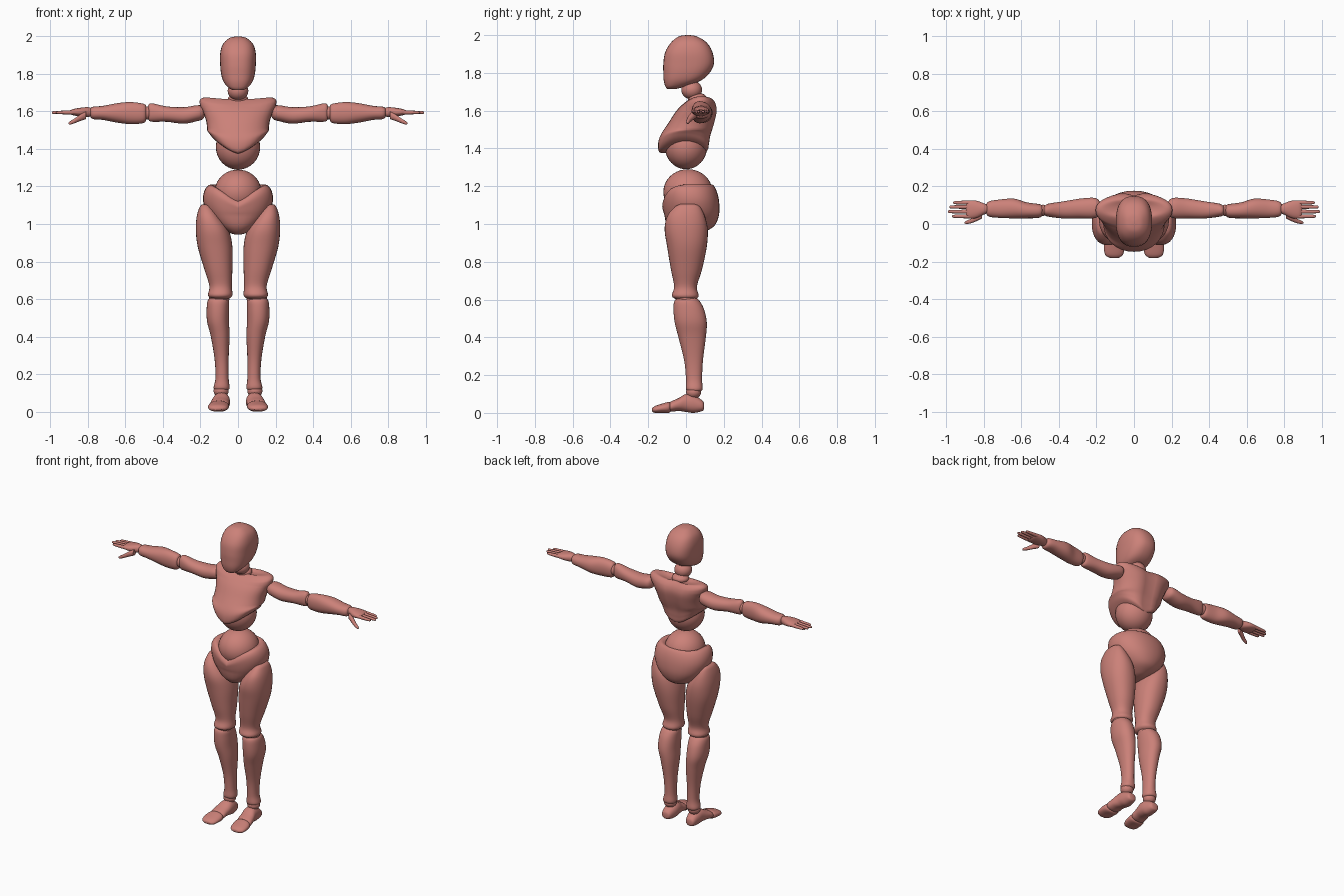
import bpy, bmesh, math
from mathutils import Vector

old = bpy.data.objects.get("Cube")
if old:
    bpy.data.objects.remove(old, do_unlink=True)

clay = bpy.data.materials.new("clay pink")
clay.use_nodes = True
colour = (0.6, 0.22, 0.19, 1)
clay.diffuse_color = colour
clay.node_tree.nodes["Principled BSDF"].inputs["Base Color"].default_value = colour

SIDES = (("left", 1), ("right", -1))
RING = 32
STEPS = 5


def finish(name, bm):
    """Turn a bmesh into a smooth shaded, coloured object."""
    bmesh.ops.recalc_face_normals(bm, faces=bm.faces)
    mesh = bpy.data.meshes.new(name)
    bm.to_mesh(mesh)
    bm.free()
    mesh.materials.append(clay)
    obj = bpy.data.objects.new(name, mesh)
    bpy.context.collection.objects.link(obj)
    bpy.ops.object.select_all(action="DESELECT")
    obj.select_set(True)
    bpy.context.view_layer.objects.active = obj
    bpy.ops.object.shade_smooth_by_angle(angle=math.radians(50))
    return obj


def spline(rows):
    """Smoothly interpolate between the listed cross-sections."""
    result = []
    last = len(rows) - 1
    for i in range(last):
        p, a, b, n = rows[max(i - 1, 0)], rows[i], rows[i + 1], rows[min(i + 2, last)]
        for step in range(STEPS):
            t = step / STEPS
            result.append([
                0.5 * (2 * b0 + (c - a0) * t + (2 * a0 - 5 * b0 + 4 * c - d) * t ** 2
                       + (3 * b0 - a0 - 3 * c + d) * t ** 3)
                for a0, b0, c, d in zip(p, a, b, n)])
    return result + [list(rows[-1])]


def loft(name, axes, rows, side=1, power=2.2, warp=None):
    """Skin rounded sections; a row is position, then low and high extents
    on the two cross axes, all in hundredths."""
    bm = bmesh.new()
    rings = []
    for pos, u0, u1, v0, v1 in spline(rows):
        ring = []
        for k in range(RING):
            angle = math.tau * k / RING
            c, s = math.cos(angle), math.sin(angle)
            c = math.copysign(abs(c) ** (2 / power), c)
            s = math.copysign(abs(s) ** (2 / power), s)
            spot = dict(zip(axes, (pos, (u0 + u1 + (u1 - u0) * c) / 2,
                                   (v0 + v1 + (v1 - v0) * s) / 2)))
            co = Vector((spot["x"], spot["y"], spot["z"])) / 100
            if warp:
                warp(co)
            co.x *= side
            ring.append(bm.verts.new(co))
        rings.append(ring)
    for low, high in zip(rings, rings[1:]):
        for k in range(RING):
            j = (k + 1) % RING
            bm.faces.new((low[k], low[j], high[j], high[k]))
    bm.faces.new(rings[0])
    bm.faces.new(rings[-1])
    return finish(name, bm)


def centred(rows):
    """Expand half widths into symmetric sections."""
    return [(z, -w, w, front, back) for z, w, front, back in rows]


def ball(name, centre, radii):
    bm = bmesh.new()
    bmesh.ops.create_uvsphere(bm, u_segments=32, v_segments=20, radius=1)
    bmesh.ops.scale(bm, vec=radii, verts=bm.verts)
    bmesh.ops.translate(bm, vec=centre, verts=bm.verts)
    return finish(name, bm)


# Head and neck
loft("head", "zxy", centred([
    (200, 1, 0, 2), (199.2, 4.5, -4, 6), (196, 8, -8, 11), (191, 9.5, -11, 14),
    (185, 9.5, -12, 14.8), (180, 9, -12, 12.5), (176, 7.8, -11.8, 8),
    (173, 5.5, -11, 0), (171.5, 3, -10, -5)]), power=2.5)
ball("neck_ball", (0, 0.03, 1.71), (0.055, 0.055, 0.05))
ball("neck_base", (0, 0.06, 1.665), (0.055, 0.05, 0.03))
ball("neck_top", (0, 0.02, 1.755), (0.04, 0.045, 0.035))


# Chest with raised shoulders, spine groove and arched lower rim
def shape_chest(co):
    if co.z < 1.5:
        co.z += 0.09 * (abs(co.x) / 0.14) ** 1.4 * (1.5 - co.z) / 0.13
    if co.z > 1.63:
        co.z += 0.015 * (abs(co.x) / 0.2) ** 2
    if co.y > 0.08:
        co.y -= 0.018 * math.exp(-(co.x / 0.04) ** 2)


loft("chest", "zxy", centred([
    (165.5, 8, 5, 11), (166.5, 17, 3, 13.5), (164, 20.5, -1, 16),
    (160, 18.7, -5, 17), (154, 16.8, -9, 16), (147, 16.3, -13.5, 14),
    (142, 15.3, -14.8, 13.3), (138, 13.5, -14, 12.5), (137.5, 10, -10, 9)]),
    warp=shape_chest)
ball("belly_ball", (0, 0, 1.41), (0.118, 0.112, 0.12))


# Pelvis with a dipping front rim
def shape_pelvis(co):
    if co.z > 1.05:
        front = max(0, -co.y / 0.12) * max(0, 1 - abs(co.x) / 0.17)
        co.z -= 0.1 * front * (co.z - 1.05) / 0.16


ball("waist_ball", (0, 0.01, 1.17), (0.125, 0.13, 0.12))
loft("pelvis", "zxy", centred([
    (118, 9, -7, 10), (121, 14.5, -11, 13.5), (118, 17.8, -12.5, 16),
    (112, 18.6, -12.3, 17.5), (105, 16, -11.5, 17.5), (99, 10.5, -10, 15),
    (95.5, 5, -7, 9), (94.5, 2, -4, 5)]), warp=shape_pelvis)

for label, s in SIDES:
    # Leg
    loft(label + "_thigh", "zxy", [
        (110.5, 15.5, 19, -3, 5), (109, 13.5, 20.5, -6, 7.5), (104, 9.5, 22, -10, 10),
        (97, 5, 22.5, -11.3, 11.5), (88, 3, 21.5, -10, 11), (76, 3, 18, -8, 8.5),
        (67, 3.3, 15.3, -6.3, 5.8), (62, 3, 16, -7.5, 6.7), (60, 5, 14, -5, 5)], s)
    ball(label + "_knee_ball", (0.1 * s, 0, 0.605), (0.055, 0.055, 0.05))
    loft(label + "_shin", "zxy", [
        (61, 7, 14, -3, 5), (59.5, 5, 16, -6, 7), (55, 4.8, 16.7, -6.6, 9.5),
        (48, 4.8, 16.5, -6, 11), (40, 4.5, 14.5, -4, 10.5), (28, 5, 12.5, -1, 9),
        (18, 5, 12, 0, 8.5), (12.5, 4.5, 13, 0, 8.8), (11, 6, 11, 2, 7)], s)
    ball(label + "_ankle_ball", (0.09 * s, 0.04, 0.11), (0.04, 0.04, 0.035))
    loft(label + "_foot", "yxz", [
        (9.6, 8, 10, 2.5, 4.5), (8.7, 6, 12, 1, 6.5), (4, 4.5, 13, 0, 9.5),
        (0, 4.3, 13.5, 0.5, 10), (-4, 4.7, 14.5, 1, 7.8), (-8, 5, 15, 0.7, 6),
        (-9, 7, 13, 2, 4.5)], s)
    loft(label + "_toes", "yxz", [
        (-8, 7, 13, 1.5, 4.5), (-9, 5, 15.3, 0, 5.8), (-13, 5, 16, 0, 4.8),
        (-16.5, 6, 15.3, 0, 3.6), (-18, 8, 13, 0.8, 2.4)], s)

    # Arm
    loft(label + "_upper_arm", "xyz", [
        (17.5, 6, 10, 158, 161), (19, 4, 13, 155.8, 163), (22, 3, 14, 154.8, 163.3),
        (29, 3, 13.5, 153.5, 162.3), (38, 3, 12, 154.5, 162.7),
        (45, 3.8, 11, 154.5, 164.2), (47.3, 4.5, 10, 155, 164), (48.3, 6, 9, 157, 162)], s)
    ball(label + "_elbow_ball", (0.485 * s, 0.073, 1.593), (0.025, 0.03, 0.035))
    loft(label + "_forearm", "xyz", [
        (48.8, 6, 9, 157, 162), (50, 3.5, 10.5, 154, 164), (57, 3, 11.5, 153.3, 165),
        (64, 3, 13.5, 154, 164.5), (72, 3.3, 13, 155.5, 163),
        (77.5, 4, 12, 156, 162.5), (79, 6, 10, 158, 161)], s)

    # Hand
    loft(label + "_palm", "xyz", [
        (77.5, 6, 10, 158, 161.5), (80, 5, 11, 157, 162.3), (84, 3.2, 12.4, 157.3, 162),
        (88, 2.9, 12.5, 158, 161.3), (89.5, 4, 11.5, 158.7, 160.5)], s)
    loft(label + "_thumb", "xyz", [
        (81, 3, 6, 156, 160), (84, 1.5, 4.6, 155, 158.5), (87, 0.4, 2.8, 153.8, 156.4),
        (89.5, 0, 1.7, 153, 154.8), (90.3, 0.4, 1, 153.3, 154)], s)
    fingers = (("index", 4.1, 97), ("middle", 6.6, 99.2),
               ("ring", 9.1, 98.5), ("little", 11.4, 96.5))
    for finger, y, tip in fingers:
        loft(f"{label}_{finger}_finger", "xyz", [
            (87.5, y - 1.1, y + 1.1, 158.5, 160.8), (92, y - 1, y + 1, 158.5, 160.5),
            (tip - 1, y - 0.8, y + 0.8, 158.7, 160.2),
            (tip, y - 0.3, y + 0.3, 159.1, 159.7)], s, power=2)
